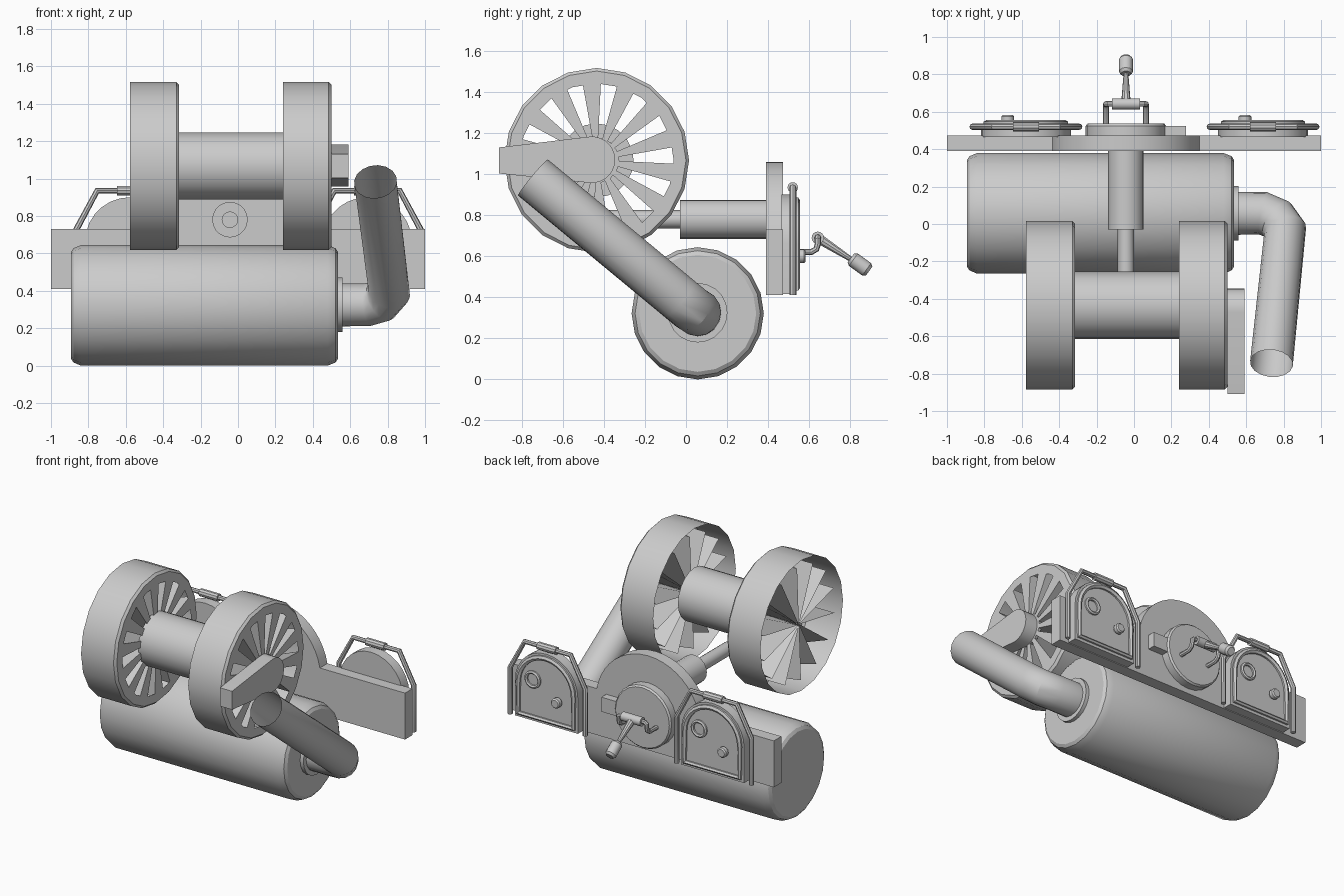
import bpy, bmesh
from math import sin, cos, pi, radians
from mathutils import Vector

if "Cube" in bpy.data.objects:
    bpy.data.objects.remove(bpy.data.objects["Cube"])


def finish(name, bm):
    bmesh.ops.remove_doubles(bm, verts=bm.verts, dist=1e-5)
    bmesh.ops.recalc_face_normals(bm, faces=bm.faces)
    me = bpy.data.meshes.new(name)
    bm.to_mesh(me)
    bm.free()
    ob = bpy.data.objects.new(name, me)
    bpy.context.collection.objects.link(ob)
    smooth(ob)
    return ob


def smooth(ob):
    bpy.ops.object.select_all(action='DESELECT')
    ob.select_set(True)
    bpy.context.view_layer.objects.active = ob
    bpy.ops.object.shade_smooth_by_angle(angle=radians(32))


def lathe(name, profile, origin, axis, n=20):
    """Revolve (distance, radius) pairs around an axis; radius 0 closes an end."""
    q = Vector(axis).to_track_quat('Z', 'Y')
    bm = bmesh.new()
    rings = [[bm.verts.new(Vector(origin) + q @ Vector((r * cos(2 * pi * i / n), r * sin(2 * pi * i / n), t)))
              for i in range(n)] for t, r in profile]
    for a, b in zip(rings, rings[1:]):
        for i in range(n):
            j = (i + 1) % n
            bm.faces.new((a[i], a[j], b[j], b[i]))
    return finish(name, bm)


def rod(name, a, b, r, r2=None, n=16):
    a, b = Vector(a), Vector(b)
    length = (b - a).length
    return lathe(name, [(0, 0), (0, r), (length, r2 or r), (length, 0)], a, b - a, n)


def extrude(name, pts, lo, hi, axis='y'):
    """Extrude a flat outline: (x, z) along y, or (y, z) along x."""
    bm = bmesh.new()
    f = bm.faces.new([bm.verts.new((u, lo, v) if axis == 'y' else (lo, u, v)) for u, v in pts])
    ext = bmesh.ops.extrude_face_region(bm, geom=[f])['geom']
    off = (0, hi - lo, 0) if axis == 'y' else (hi - lo, 0, 0)
    bmesh.ops.translate(bm, vec=off, verts=[v for v in ext if isinstance(v, bmesh.types.BMVert)])
    return finish(name, bm)


def tube(name, pts, r, res=2, caps=True, cyclic=False):
    cu = bpy.data.curves.new(name, 'CURVE')
    cu.dimensions = '3D'
    cu.bevel_depth, cu.bevel_resolution, cu.use_fill_caps = r, res, caps
    sp = cu.splines.new('POLY')
    sp.points.add(len(pts) - 1)
    for p, co in zip(sp.points, pts):
        p.co = (*co, 1)
    sp.use_cyclic_u = cyclic
    ob = bpy.data.objects.new(name, cu)
    bpy.context.collection.objects.link(ob)
    bpy.ops.object.select_all(action='DESELECT')
    ob.select_set(True)
    bpy.context.view_layer.objects.active = ob
    bpy.ops.object.convert(target='MESH')
    smooth(bpy.context.object)


def arc(cx, cz, r, a0, a1, n):
    return [(cx + r * cos(radians(a0 + (a1 - a0) * i / n)), cz + r * sin(radians(a0 + (a1 - a0) * i / n)))
            for i in range(n + 1)]


X, Y = (1, 0, 0), (0, 1, 0)

# Tank with chamfered ends, flange and open bent pipe
lathe('tank', [(-.893, 0), (-.893, .285), (-.88, .305), (-.84, .322), (.48, .322), (.522, .305),
               (.535, .285), (.535, 0)], (0, .057, .322), X)
lathe('tank_flange', [(.53, .145), (.56, .145), (.56, .1)], (0, .057, .325), X)
tube('bent_pipe', [(.54, .057, .325), (.69, .057, .325), (.765, .025, .345), (.808, -.035, .395),
                   (.735, -.745, .983)], .115, 6, caps=False)

# Two cup-shaped wheels with deep spokes, on a shared axle
HY, HZ = -.435, 1.067
lathe('axle', [(-.33, 0), (-.33, .18), (.24, .18), (.24, 0)], (0, HY, HZ), X)


def wheel(name, x0, x1):
    lathe(name + '_rim', [(x0, .45), (x1 - .015, .45), (x1, .435), (x1, .375)], (0, HY, HZ), X)
    bm = bmesh.new()
    for k in range(14):
        a = 2 * pi * k / 14 + radians(16.5)
        rad, side = Vector((0, cos(a), sin(a))), Vector((0, -sin(a), cos(a)))

        def sec(r, w, tip):
            c = Vector((0, HY, HZ)) + rad * tip
            f, b = Vector((x1, 0, 0)), Vector((x0 + .02, 0, 0))
            return [bm.verts.new(p) for p in (c + side * w + f, c - side * w + f, c - side * w + b)]
        inner, outer = sec(0, .003, .012), sec(0, .046, .39)
        for i in range(3):
            j = (i + 1) % 3
            bm.faces.new((inner[i], inner[j], outer[j], outer[i]))
        bm.faces.new(inner)
        bm.faces.new(outer)
    finish(name + '_spokes', bm)
    rod(name + '_hub', (x1 - .02, HY, HZ), (x1, HY, HZ), .11, n=14)


wheel('left_wheel', -.577, -.315)
wheel('right_wheel', .24, .5)
extrude('crank_arm', [(-.91, 1.13), (-.91, 1.003)] + arc(-.458, 1.07, .113, -97, 97, 14), .5, .592, 'x')

# Back panel with round middle
CX, CZ = -.043, .66
extrude('back_panel', [(-1, .41), (1, .41), (1, .73)] + arc(CX, CZ, .4, 10, 170, 20) + [(-1, .73)], .39, .472)

# Horizontal cylinder and its piston rod
rod('cylinder', (CX, .4, .78), (CX, -.03, .78), .095, n=20)
rod('piston_rod', (CX, -.02, .78), (CX, -.4, .78), .044)

# Round hatch, hinge block and handle
lathe('hatch', [(.46, .215), (.525, .215), (.536, .205), (.536, 0)], (CX, 0, CZ), Y, 24)
extrude('hatch_hinge', [(.12, .61), (.278, .61), (.278, .71), (.12, .71)], .465, .525)
for s, side in ((-1, 'left'), (1, 'right')):
    x = CX + s * .107
    tube(side + '_handle_prong', [(x, .52, .62), (x, .61, .62), (x, .635, .635), (x, .642, .66),
                                  (x, .642, .682), (x - s * .012, .642, .692), (x - s * .06, .642, .692)], .015)
rod('handle_sleeve', (CX - .075, .642, .69), (CX + .075, .642, .69), .03)
rod('handle_lever', (CX, .64, .69), (CX, .815, .578), .026, .012, 10)
lathe('handle_grip', [(0, 0), (0, .026), (.015, .037), (.095, .037), (.11, .026), (.11, 0)],
      (CX, .803, .592), (0, .8, -.58), 12)


# Arched doors with bar frame, sight ring and knob
def door(name, cx):
    def arch(r, z0):
        return [(cx - r, z0), (cx + r, z0)] + arc(cx, .66, r, 0, 180, 14)
    extrude(name, arch(.24, .415), .465, .535)
    tube(name + '_rim', [(x, .538, z) for x, z in arch(.21, .445)], .018, 1, cyclic=True)
    tube(name + '_bar_frame', [(cx + u, .52, z) for u, z in
                               ((-.285, .41), (-.285, .73), (-.175, .935), (.175, .935), (.285, .73), (.285, .41))],
         .017)
    rod(name + '_bar_sleeve', (cx - .07, .52, .935), (cx + .07, .52, .935), .026, n=10)
    tube(name + '_sight_ring', [(x, .54, z) for x, z in arc(cx + .1, .70, .05, 0, 337.5, 15)], .012, 1, cyclic=True)
    lathe(name + '_knob', [(.53, .022), (.55, .022), (.55, .034), (.575, .034), (.583, .026), (.583, 0)],
          (cx - .097, 0, .6), Y, 12)


door('left_door', -.578)
door('right_door', .69)
